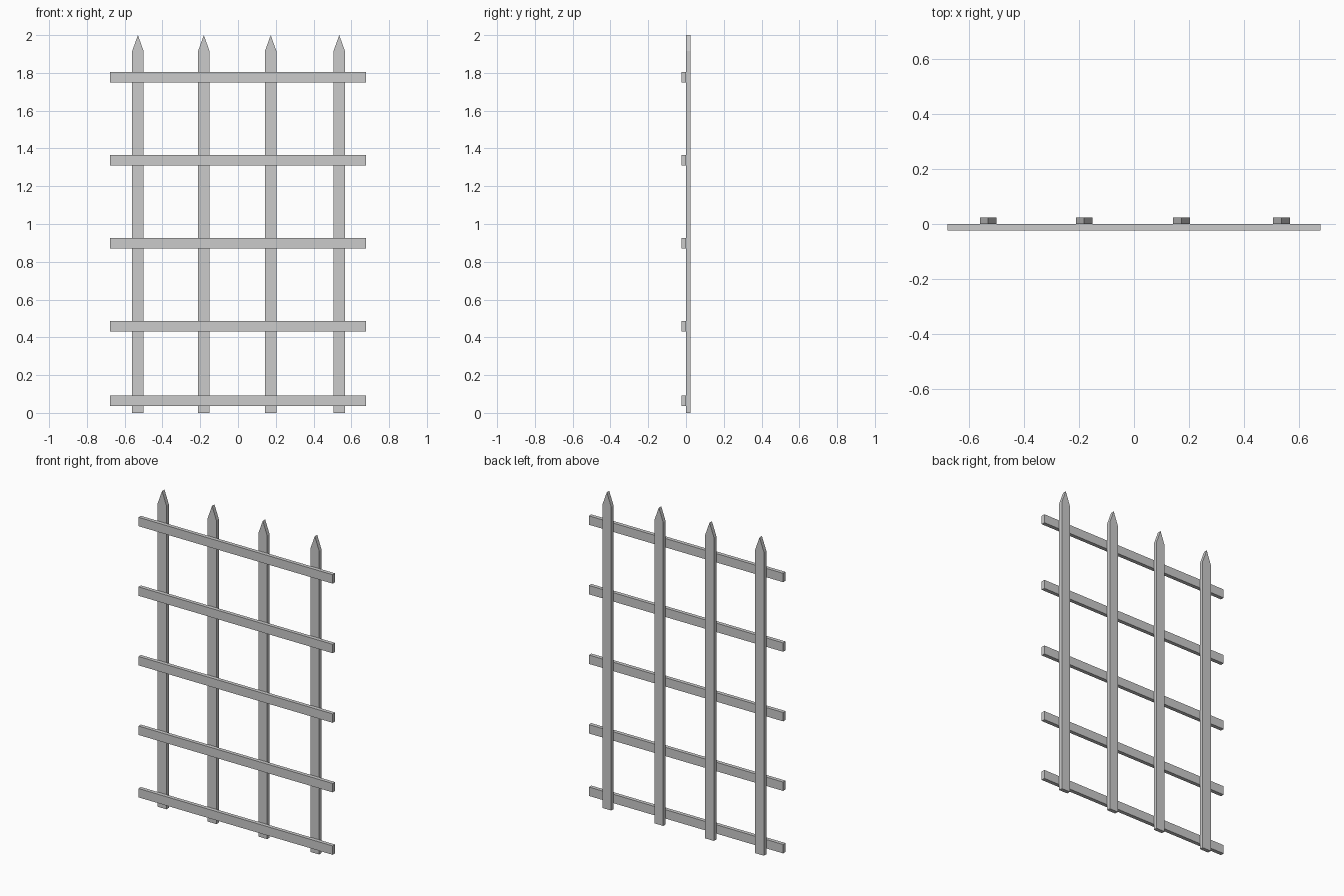
import bpy, bmesh

if "Cube" in bpy.data.objects:
    bpy.data.objects.remove(bpy.data.objects["Cube"])

def prism(name, outline, y0, y1):
    """Extrude an x-z outline from y0 to y1."""
    bm = bmesh.new()
    face = bm.faces.new([bm.verts.new((x, y0, z)) for x, z in outline])
    ext = bmesh.ops.extrude_face_region(bm, geom=[face])
    moved = [v for v in ext["geom"] if isinstance(v, bmesh.types.BMVert)]
    bmesh.ops.translate(bm, verts=moved, vec=(0, y1 - y0, 0))
    bmesh.ops.recalc_face_normals(bm, faces=bm.faces)
    mesh = bpy.data.meshes.new(name)
    bm.to_mesh(mesh)
    bm.free()
    obj = bpy.data.objects.new(name, mesh)
    bpy.context.collection.objects.link(obj)
    return obj

DEPTH = 0.024

# Pointed uprights at the back
w = 0.0305
for x in (-0.53, -0.181, 0.173, 0.536):
    prism("upright_picket",
          [(x - w, 0), (x + w, 0), (x + w, 1.915), (x, 2.0), (x - w, 1.915)],
          0, DEPTH)

# Horizontal rails across the front
L, h = 0.678, 0.028
for z in (0.065, 0.459, 0.898, 1.337, 1.776):
    prism("cross_rail",
          [(-L, z - h), (L, z - h), (L, z + h), (-L, z + h)],
          -DEPTH, 0)
